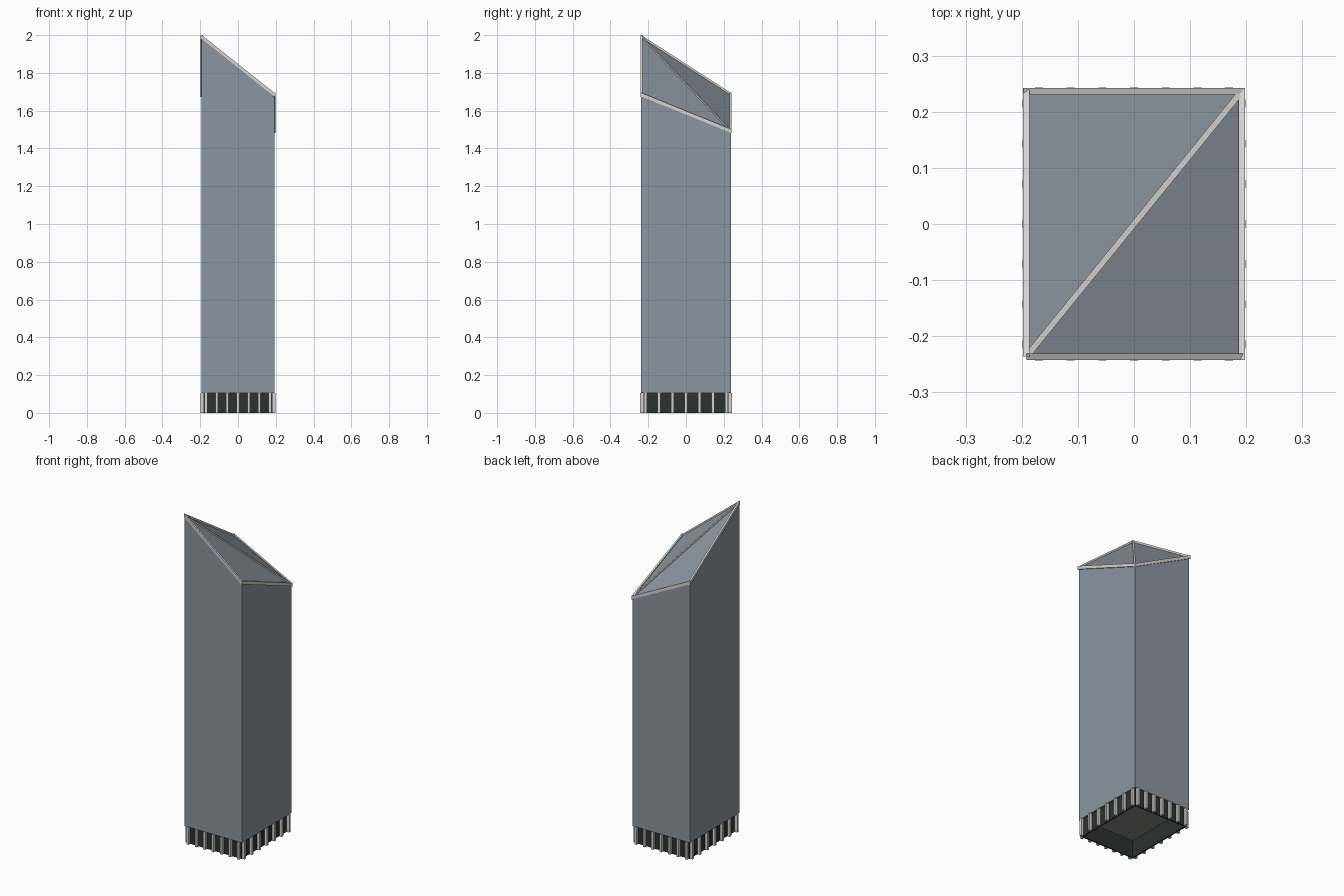
import bpy, bmesh
from mathutils import Vector

if "Cube" in bpy.data.objects:
    bpy.data.objects.remove(bpy.data.objects["Cube"])


def material(name, rgb):
    m = bpy.data.materials.new(name)
    m.diffuse_color = (*rgb, 1)
    m.use_nodes = True
    m.node_tree.nodes["Principled BSDF"].inputs["Base Color"].default_value = m.diffuse_color
    return m


GLASS = material("slate glass", (0.26, 0.305, 0.35))
TRIM = material("pale metal", (0.66, 0.65, 0.63))
DARK = material("dark base", (0.024, 0.032, 0.03))
FLOOR = material("grey underside", (0.24, 0.235, 0.23))

WX, WY, Z0 = 0.192, 0.237, 0.105      # tower half sizes and base height
SX, SY = 0.182, 0.226                 # base skirt half sizes


def make(name, verts, faces, mats):
    mesh = bpy.data.meshes.new(name)
    mesh.from_pydata(verts, [], faces)
    for m in mats:
        mesh.materials.append(m)
    bm = bmesh.new()
    bm.from_mesh(mesh)
    bmesh.ops.recalc_face_normals(bm, faces=bm.faces)
    bm.to_mesh(mesh)
    bm.free()
    ob = bpy.data.objects.new(name, mesh)
    bpy.context.collection.objects.link(ob)
    return ob


HEX = [(0, 1, 2, 3), (4, 5, 6, 7), (0, 1, 5, 4), (1, 2, 6, 5), (2, 3, 7, 6), (3, 0, 4, 7)]


def box(name, x0, x1, y0, y1, z0, z1, mat):
    v = [(x, y, z) for z in (z0, z1) for x, y in ((x0, y0), (x1, y0), (x1, y1), (x0, y1))]
    return make(name, v, HEX, [mat])


def beam(name, a, b, width, height):
    # sloping bar with plumb ends, top face through a and b
    a, b = Vector(a), Vector(b)
    d = b - a
    d.z = 0
    s = Vector((-d.y, d.x, 0)).normalized() * width / 2
    h = Vector((0, 0, height))
    v = [p + o for p in (a, b) for o in (s, -s, -s - h, s - h)]
    return make(name, v, HEX, [TRIM])


# tower shaft with two-plane roof folded along the diagonal
plan = [(-1, -1, 1.99), (1, -1, 1.685), (1, 1, 1.493), (-1, 1, 1.685)]
verts = [(x * WX, y * WY, Z0) for x, y, z in plan] + [(x * WX, y * WY, z) for x, y, z in plan]
sides = [(i, (i + 1) % 4, (i + 1) % 4 + 4, i + 4) for i in range(4)]
tower = make("tower", verts, [(3, 2, 1, 0)] + sides + [(4, 5, 6), (4, 6, 7)], [GLASS, FLOOR])
for p in tower.data.polygons:
    if p.normal.z < -0.9:
        p.material_index = 1

# roof edge trims and diagonal ridge
top = [(x * 0.192, y * 0.2365, z + 0.01) for x, y, z in plan]
for i, n in enumerate(("front", "right", "back", "left")):
    a, b = Vector(top[i]), Vector(top[(i + 1) % 4])
    e = (b - a) * 0.012
    beam("roof_trim_" + n, a - e if i != 0 else a, b + e if i != 3 else b, 0.011, 0.02)
beam("roof_ridge", Vector(top[0]) - Vector((0, 0, 0.003)), Vector(top[2]) - Vector((0, 0, 0.003)), 0.011, 0.014)

# hollow base skirt
T = 0.008
for s, n in ((-1, "front"), (1, "back")):
    y = sorted((s * SY, s * (SY - T)))
    box("skirt_" + n, -SX, SX, *y, 0, Z0, DARK)
for s, n in ((-1, "left"), (1, "right")):
    x = sorted((s * SX, s * (SX - T)))
    box("skirt_" + n, *x, -SY + T, SY - T, 0, Z0, DARK)

# base fins, seven on each side
W = 0.007
for i in range(-3, 4):
    for s in (-1, 1):
        c = i * 0.0565
        y = sorted((s * (SY - 0.001), s * 0.243))
        box("fin_front_back", c - W, c + W, *y, 0, Z0, TRIM)
        c = i * 0.0715
        x = sorted((s * (SX - 0.001), s * 0.199))
        box("fin_side", *x, c - W, c + W, 0, Z0, TRIM)
